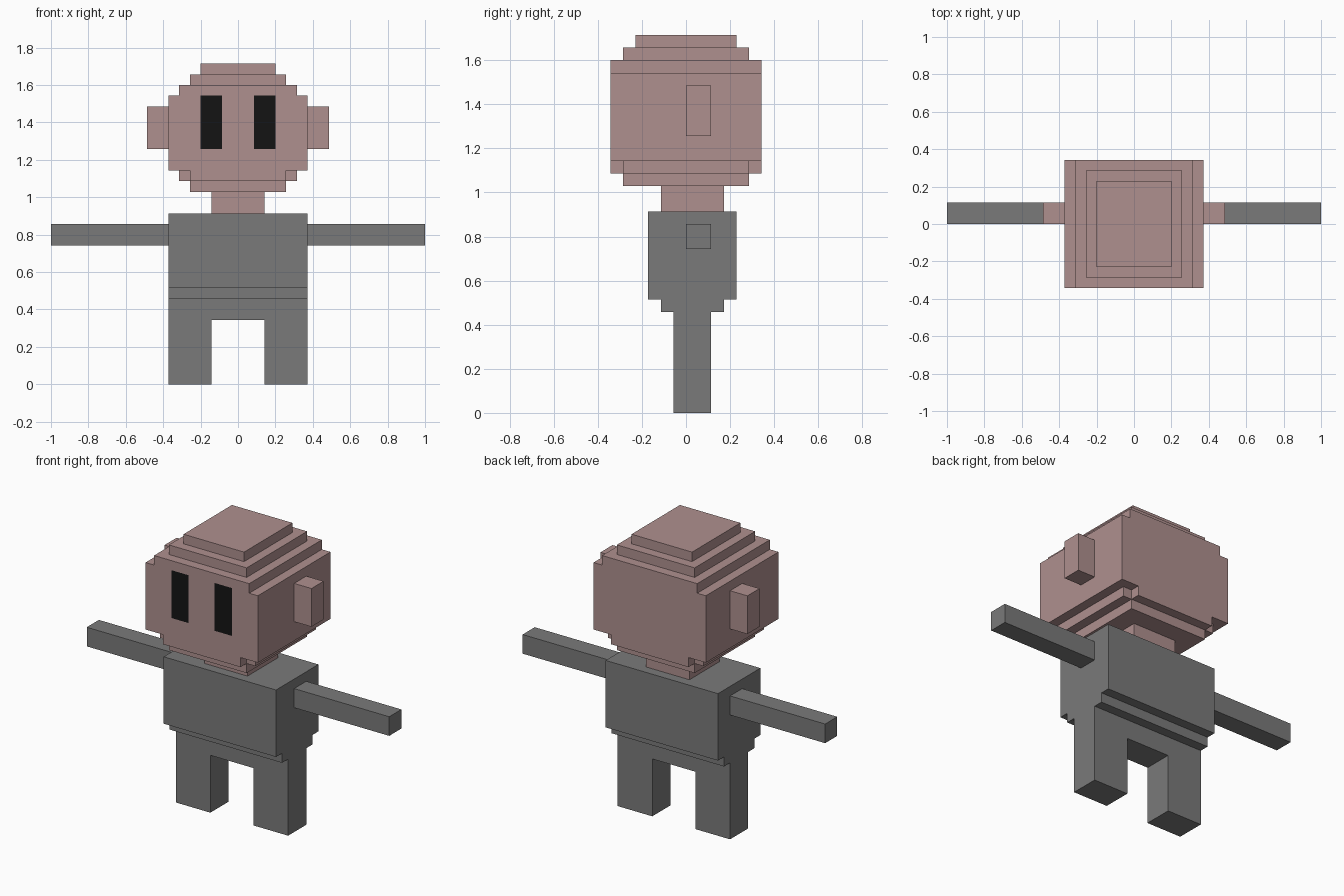
import bpy, bmesh
from mathutils import Vector

if "Cube" in bpy.data.objects:
    bpy.data.objects.remove(bpy.data.objects["Cube"])

U = 2 / 35          # block size
owner = {}          # block cell -> part name
materials = {}


def material(name, color):
    mat = bpy.data.materials.new(name)
    mat.diffuse_color = (*color, 1)
    mat.use_nodes = True
    mat.node_tree.nodes["Principled BSDF"].inputs["Base Color"].default_value = mat.diffuse_color
    return mat


pink = material("pink", (0.43, 0.28, 0.275))
grey = material("grey", (0.195, 0.195, 0.195))
black = material("black", (0.007, 0.007, 0.007))


def fill(part, mat, x0, x1, y0, y1, z0, z1):
    """Fill block columns x0..x1 (inclusive, column 0 is central), y0..y1 and z0..z1 (edges)."""
    materials[part] = mat
    for x in range(x0, x1 + 1):
        for y in range(y0, y1):
            for z in range(z0, z1):
                owner[x, y, z] = part


def centred(part, mat, hx, y0, y1, z0, z1):
    fill(part, mat, -hx, hx, y0, y1, z0, z1)


def pair(part, mat, x0, x1, *yz):
    fill("right_" + part, mat, x0, x1, *yz)
    fill("left_" + part, mat, -x1, -x0, *yz)


def build(part):
    """Make the outer skin of one part, with coplanar faces merged."""
    bm = bmesh.new()
    for cell, name in owner.items():
        if name != part:
            continue
        centre = Vector((cell[0], cell[1] + 0.5, cell[2] + 0.5))
        for axis in range(3):
            for sign in (-1, 1):
                near = list(cell)
                near[axis] += sign
                if tuple(near) in owner:
                    continue
                n, a, b = Vector(), Vector(), Vector()
                n[axis] = sign / 2
                a[(axis + 1) % 3] = 0.5
                b[(axis + 2) % 3] = sign / 2
                bm.faces.new([bm.verts.new((centre + n + p) * U)
                              for p in (-a - b, a - b, a + b, b - a)])
    bmesh.ops.remove_doubles(bm, verts=bm.verts, dist=U * 0.01)
    bmesh.ops.dissolve_limit(bm, angle_limit=0.01, verts=bm.verts, edges=bm.edges)
    mesh = bpy.data.meshes.new(part)
    bm.to_mesh(mesh)
    bm.free()
    mesh.materials.append(materials[part])
    bpy.context.collection.objects.link(bpy.data.objects.new(part, mesh))


# Legs, hips and torso
pair("leg", grey, 3, 6, -1, 2, 0, 6)
centred("hips", grey, 6, -1, 2, 6, 8)
centred("waist", grey, 6, -2, 3, 8, 9)
centred("torso", grey, 6, -3, 4, 9, 16)

# Arms
pair("arm", grey, 7, 17, 0, 2, 13, 15)

# Neck and stepped head: half width, half depth, bottom, top
centred("neck", pink, 2, -2, 3, 16, 18)
for hx, hy, z0, z1 in ((4, 5, 18, 19), (4, 6, 19, 20), (5, 5, 19, 20), (6, 6, 20, 27),
                       (5, 6, 27, 28), (4, 5, 28, 29), (3, 4, 29, 30)):
    centred("head", pink, hx, -hy, hy, z0, z1)

# Ears and eyes set flush into the face
pair("ear", pink, 7, 8, 0, 2, 22, 26)
pair("eye", black, 2, 3, -6, -5, 22, 27)

for part in materials:
    build(part)
